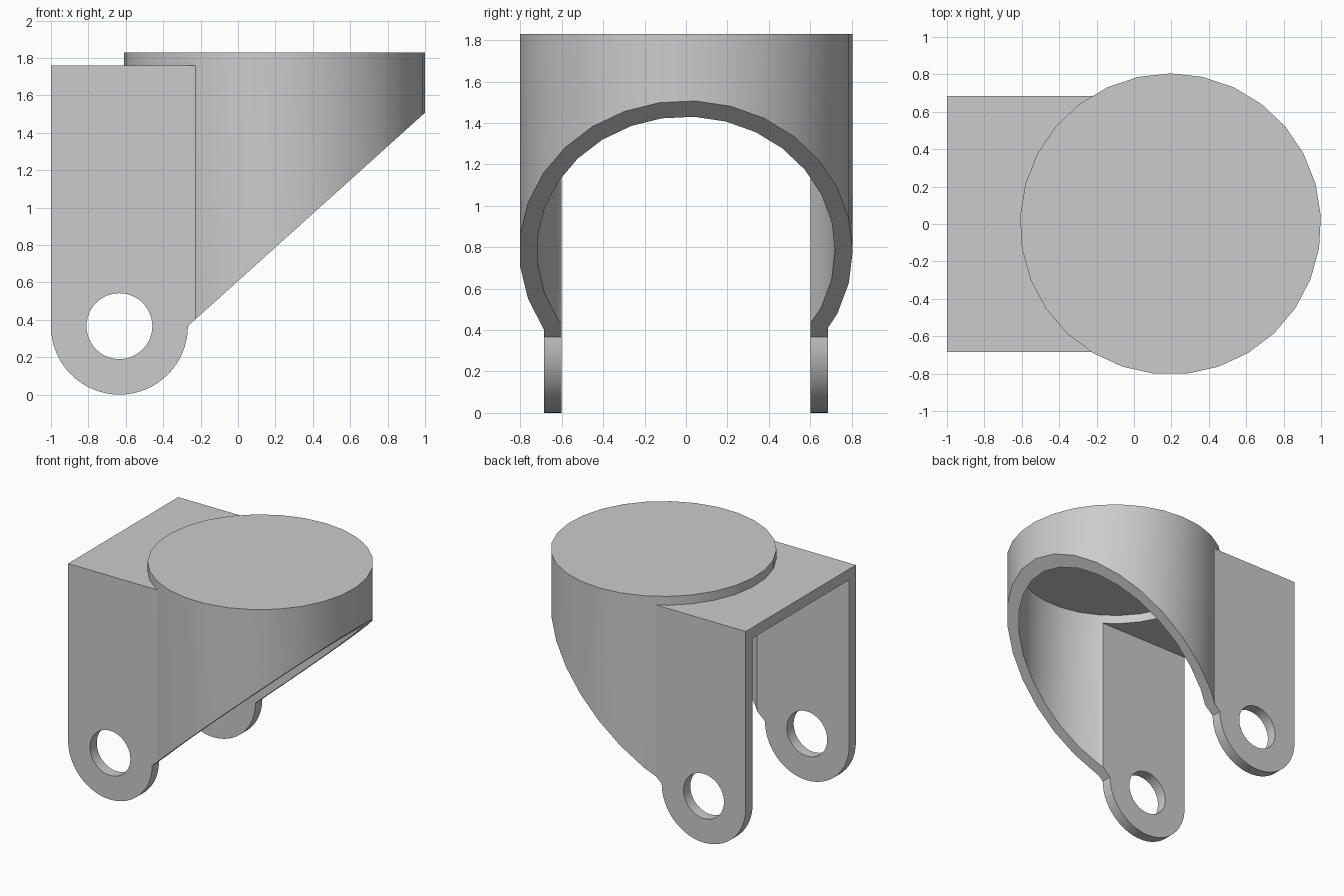
import bpy, bmesh
from math import sin, cos, pi, radians
from mathutils import Matrix, Vector

if "Cube" in bpy.data.objects:
    bpy.data.objects.remove(bpy.data.objects["Cube"])

# Main dimensions
WALL = 0.085
ARM_Y, ARM_TOP = 0.685, 1.76
CAP_X, CAP_R, CAP_TOP = 0.195, 0.805, 1.83
PIN_X, PIN_Z, PIN_R = -0.634, 0.366, 0.176
SLOPE = 0.9
LUG_X = PIN_X + PIN_Z

grey = bpy.data.materials.new("light grey")
grey.use_nodes = True
grey.diffuse_color = (0.6, 0.6, 0.6, 1)
grey.node_tree.nodes["Principled BSDF"].inputs["Base Color"].default_value = (0.6, 0.6, 0.6, 1)


def finish(name, bm):
    bmesh.ops.recalc_face_normals(bm, faces=bm.faces)
    mesh = bpy.data.meshes.new(name)
    bm.to_mesh(mesh)
    bm.free()
    obj = bpy.data.objects.new(name, mesh)
    bpy.context.collection.objects.link(obj)
    mesh.materials.append(grey)
    return obj


def side_prism(name, outline, half):
    """Extrude an (x, z) outline from y = -half to y = half."""
    bm = bmesh.new()
    face = bm.faces.new([bm.verts.new((x, -half, z)) for x, z in outline])
    new = bmesh.ops.extrude_face_region(bm, geom=[face])["geom"]
    verts = [v for v in new if isinstance(v, bmesh.types.BMVert)]
    bmesh.ops.translate(bm, verts=verts, vec=(0, 2 * half, 0))
    return finish(name, bm)


def upright_drum(name, radius, bottom, top, sloped=False):
    bm = bmesh.new()
    bmesh.ops.create_cone(
        bm, cap_ends=True, segments=29, radius1=radius, radius2=radius,
        depth=top - bottom, matrix=Matrix.Translation((CAP_X, 0, (top + bottom) / 2)))
    if sloped:
        bmesh.ops.bisect_plane(
            bm, geom=bm.verts[:] + bm.edges[:] + bm.faces[:],
            plane_co=Vector((LUG_X, 0, PIN_Z)), plane_no=Vector((-SLOPE, 0, 1)),
            clear_inner=True)
        bmesh.ops.holes_fill(bm, edges=bm.edges)
    return finish(name, bm)


def combine(target, tool, operation):
    mod = target.modifiers.new(operation.lower(), "BOOLEAN")
    mod.operation = operation
    mod.solver = "EXACT"
    mod.object = tool
    bpy.context.view_layer.objects.active = target
    bpy.ops.object.modifier_apply(modifier=mod.name)
    bpy.data.objects.remove(tool)


def arc(radius, start, end, steps):
    angles = [start + (end - start) * i / steps for i in range(steps + 1)]
    return [(PIN_X + radius * cos(a), PIN_Z + radius * sin(a)) for a in angles]


# Arm block with rounded lugs, reaching into the drum
reach = -0.15
outline = arc(PIN_Z, pi, 2 * pi, 32)
outline += [(reach, PIN_Z + SLOPE * (reach - LUG_X)), (reach, ARM_TOP), (-1, ARM_TOP)]
bracket = side_prism("fork_bracket", outline, ARM_Y)

# Round hood with a slanted lower rim
combine(bracket, upright_drum("hood", CAP_R, -1, CAP_TOP, sloped=True), "UNION")

# Hollow out the channel between the arms, the hood and the pin holes
roof = ARM_TOP - WALL
channel = [(-1.2, -0.2), (0.2, -0.2), (0.2, roof), (-1.2, roof)]
combine(bracket, side_prism("channel_cutter", channel, ARM_Y - WALL), "DIFFERENCE")
combine(bracket, upright_drum("hood_cutter", CAP_R - WALL, -0.2, CAP_TOP - WALL), "DIFFERENCE")
combine(bracket, side_prism("pin_cutter", arc(PIN_R, 0, 2 * pi, 48)[:-1], 1), "DIFFERENCE")

# Smooth round walls, crisp edges
bpy.ops.object.select_all(action="DESELECT")
bracket.select_set(True)
bpy.context.view_layer.objects.active = bracket
bpy.ops.object.shade_smooth_by_angle(angle=radians(20))
